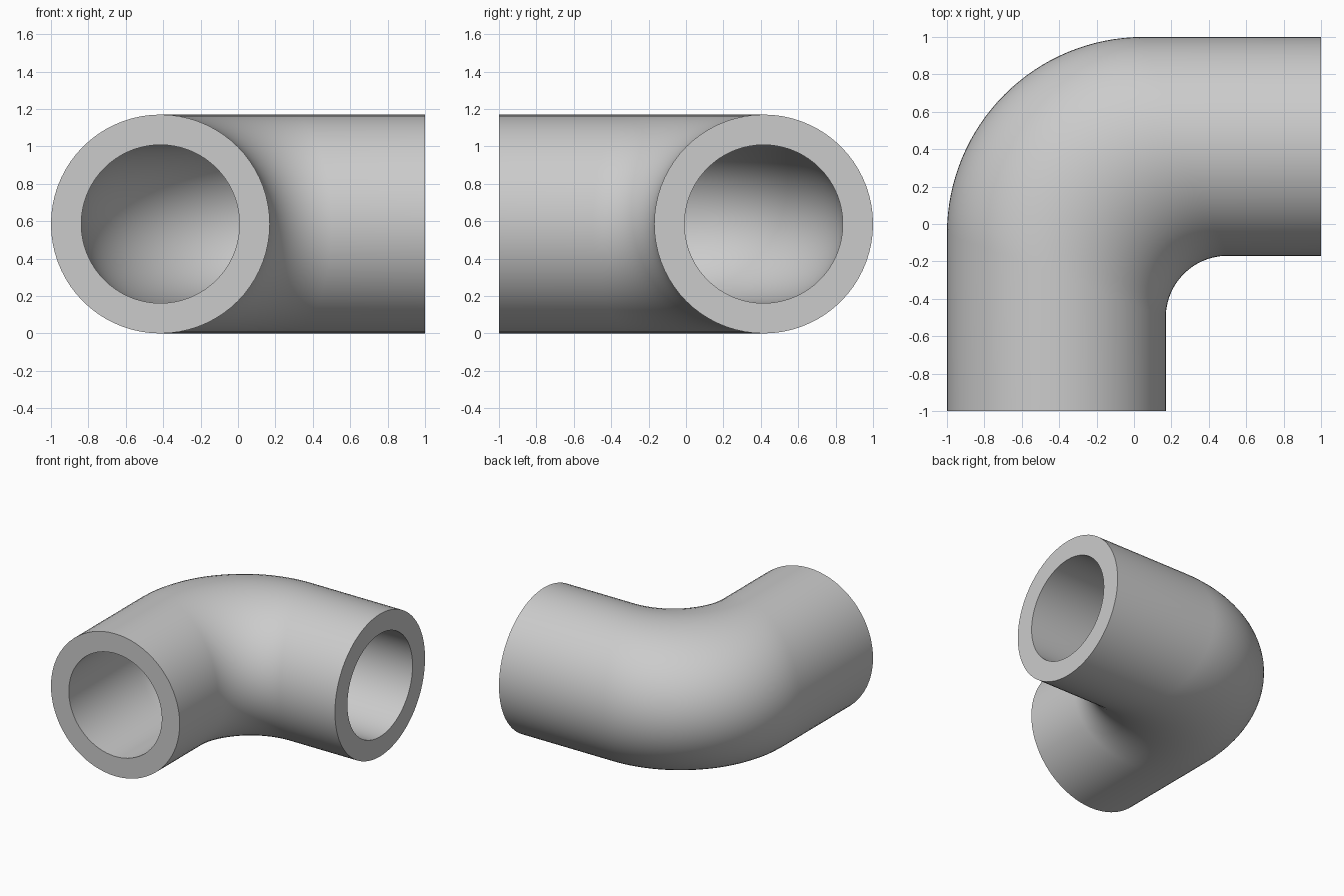
import bpy
import bmesh
from math import sin, cos, pi, radians

cube = bpy.data.objects.get("Cube")
if cube:
    bpy.data.objects.remove(cube, do_unlink=True)

SIDES = 72          # sides of the pipe
STEPS = 32          # segments round the bend
OUTER, BORE = 0.585, 0.423
AXIS = 1 - OUTER    # distance of both leg axes from the middle
INSIDE, OUTSIDE = 0.5, 0.05   # bend centres of the inner and outer curves


def station(k, across, z):
    """Point at station k along the pipe; across is -OUTER (inside) to OUTER (outside)."""
    f = (across / OUTER + 1) / 2
    c = INSIDE + (OUTSIDE - INSIDE) * f
    if k == 0:
        return (-AXIS - across, -1, z)
    if k == STEPS + 2:
        return (1, AXIS + across, z)
    a = (k - 1) / STEPS * pi / 2
    r = AXIS + across + c
    return (c - r * cos(a), -c + r * sin(a), z)


def tube(bm, radius):
    """Wall of one radius; returns its rings from the front end to the side end."""
    rings = []
    for k in range(STEPS + 3):
        rings.append([bm.verts.new(station(k, radius * cos(t), OUTER + radius * sin(t)))
                      for t in (2 * pi * i / SIDES for i in range(SIDES))])
    for a, b in zip(rings, rings[1:]):
        bridge(bm, a, b)
    return rings


def bridge(bm, a, b):
    for i in range(SIDES):
        j = (i + 1) % SIDES
        bm.faces.new((a[i], a[j], b[j], b[i]))


# Pipe walls joined by flat end rims
bm = bmesh.new()
skin = tube(bm, OUTER)
bore = tube(bm, BORE)
for end in (0, -1):
    bridge(bm, skin[end], bore[end])
bmesh.ops.recalc_face_normals(bm, faces=bm.faces)
mesh = bpy.data.meshes.new("pipe_elbow")
bm.to_mesh(mesh)
bm.free()
elbow = bpy.data.objects.new("pipe_elbow", mesh)
bpy.context.collection.objects.link(elbow)

# Plain grey
grey = bpy.data.materials.new("light_grey")
grey.use_nodes = True
colour = (0.6, 0.6, 0.6, 1)
grey.diffuse_color = colour
grey.node_tree.nodes["Principled BSDF"].inputs["Base Color"].default_value = colour
mesh.materials.append(grey)

# Smooth walls, crisp rims
bpy.ops.object.select_all(action='DESELECT')
elbow.select_set(True)
bpy.context.view_layer.objects.active = elbow
bpy.ops.object.shade_smooth_by_angle(angle=radians(35))
